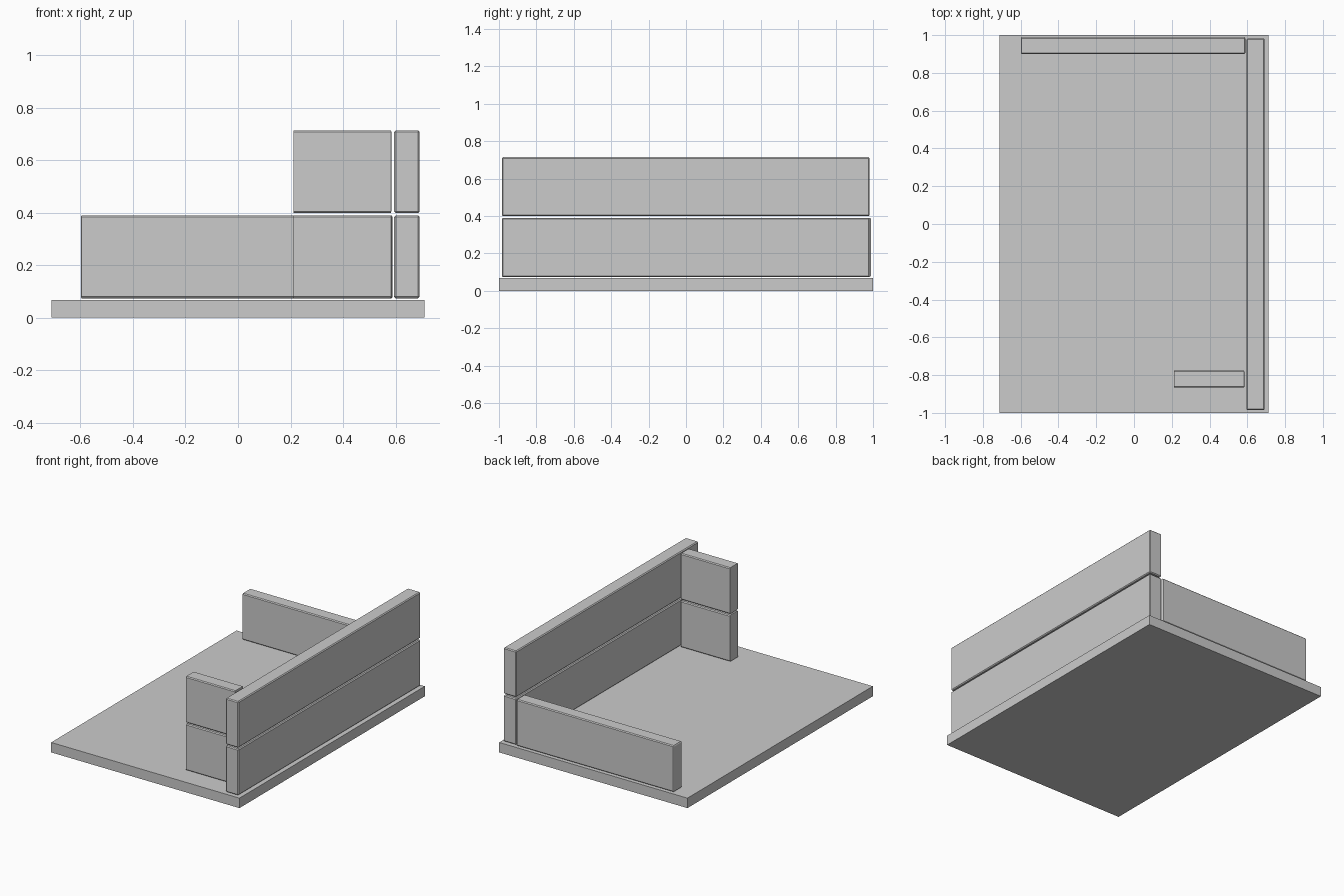
import bpy, bmesh
from mathutils import Matrix, Vector

if "Cube" in bpy.data.objects:
    bpy.data.objects.remove(bpy.data.objects["Cube"])

FULL_LENGTH = 1.967   # panels share one bevelled block, stretched lengthwise
BEVEL = 0.006


def block(name, lo, hi, axis=None):
    """Box from corner lo to corner hi; axis = lengthwise direction of a bevelled panel."""
    lo, hi = Vector(lo), Vector(hi)
    size = hi - lo
    stretch = Vector((1, 1, 1))
    if axis is not None:
        stretch[axis] = size[axis] / FULL_LENGTH
        size[axis] = FULL_LENGTH
    bm = bmesh.new()
    bmesh.ops.create_cube(bm, size=1)
    bmesh.ops.transform(bm, matrix=Matrix.Diagonal((*size, 1)), verts=bm.verts)
    if axis is not None:
        bmesh.ops.bevel(bm, geom=bm.edges[:], offset=BEVEL, segments=1,
                        profile=0.5, affect='EDGES')
        bmesh.ops.transform(bm, matrix=Matrix.Diagonal((*stretch, 1)), verts=bm.verts)
    mesh = bpy.data.meshes.new(name)
    bm.to_mesh(mesh)
    bm.free()
    obj = bpy.data.objects.new(name, mesh)
    obj.location = (lo + hi) / 2
    bpy.context.collection.objects.link(obj)
    return obj


# Floor slab
block("floor_slab", (-0.711, -1, 0), (0.711, 1, 0.068))

# Long wall and short wall, two panels high
for level, z0, z1 in (("lower", 0.074, 0.390), ("upper", 0.399, 0.714)):
    block(f"long_wall_{level}", (0.595, -0.985, z0), (0.692, 0.982, z1), axis=1)
    block(f"short_wall_{level}", (0.211, -0.866, z0), (0.584, -0.776, z1), axis=0)

# Rear wall, one panel high
block("rear_wall", (-0.599, 0.900, 0.074), (0.589, 0.989, 0.390), axis=0)
